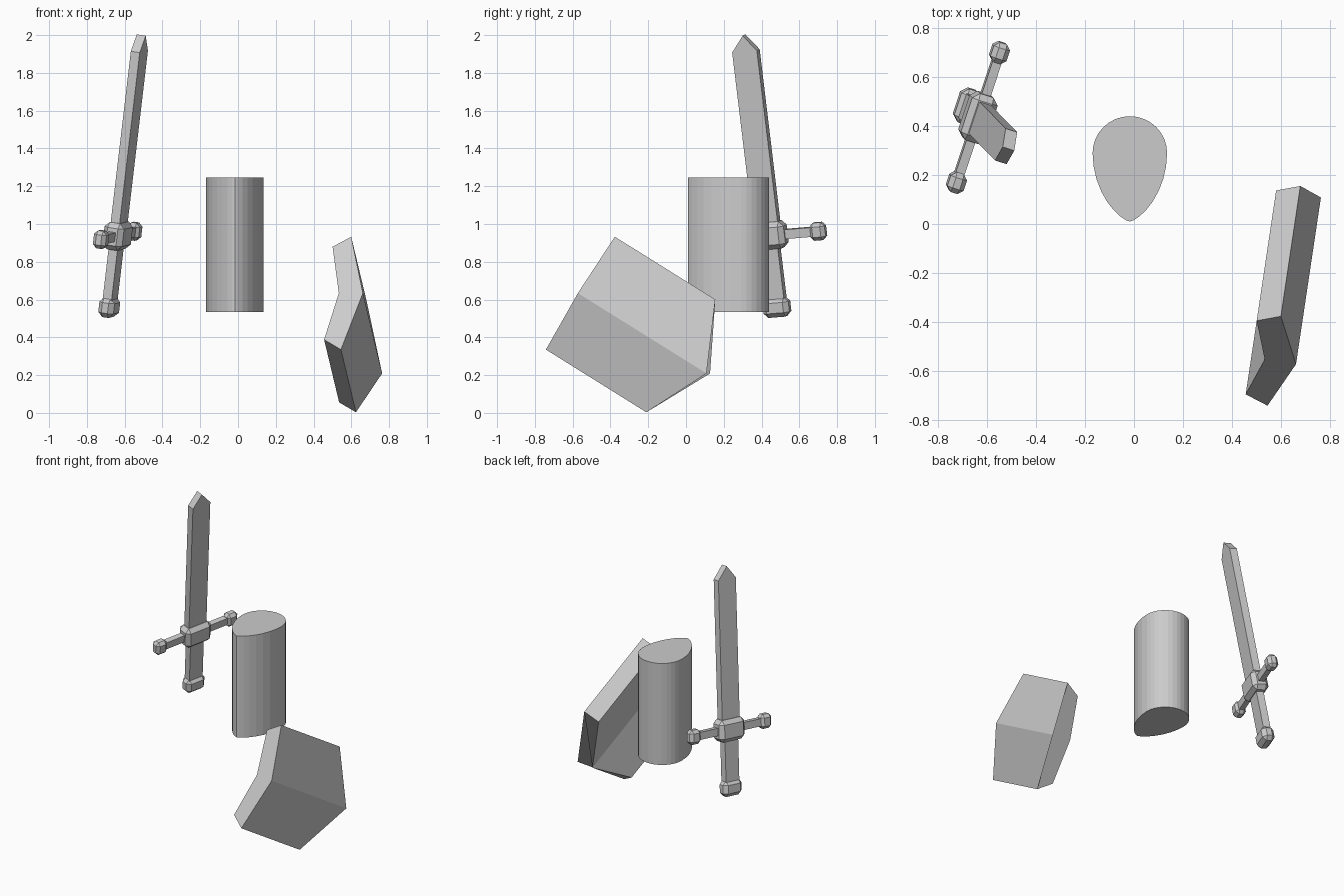
import bpy
import bmesh
from math import sin, cos, pi, radians
from mathutils import Vector, Matrix

default = bpy.data.objects.get("Cube")
if default:
    bpy.data.objects.remove(default, do_unlink=True)

grey = bpy.data.materials.new("plain grey")
grey.use_nodes = True
colour = (0.6, 0.6, 0.6, 1)
grey.diffuse_color = colour
grey.node_tree.nodes["Principled BSDF"].inputs["Base Color"].default_value = colour


def add_object(name, bm, matrix):
    bmesh.ops.recalc_face_normals(bm, faces=bm.faces)
    mesh = bpy.data.meshes.new(name)
    bm.to_mesh(mesh)
    bm.free()
    mesh.materials.append(grey)
    obj = bpy.data.objects.new(name, mesh)
    obj.matrix_world = matrix
    bpy.context.collection.objects.link(obj)
    return obj


def loft(name, start, end, matrix):
    """Solid joining two matching rings of points."""
    bm = bmesh.new()
    a = [bm.verts.new(p) for p in start]
    b = [bm.verts.new(p) for p in end]
    bm.faces.new(a)
    bm.faces.new(b)
    for i in range(len(a)):
        j = (i + 1) % len(a)
        bm.faces.new((a[i], a[j], b[j], b[i]))
    return add_object(name, bm, matrix)


def box(name, size, centre, matrix, chamfer=0):
    bm = bmesh.new()
    bmesh.ops.create_cube(bm, size=1, matrix=Matrix.Translation(centre) @ Matrix.Diagonal((*size, 1)))
    obj = add_object(name, bm, matrix)
    if chamfer:
        mod = obj.modifiers.new("chamfer", 'BEVEL')
        mod.width = chamfer
        mod.segments = 1
        mod.limit_method = 'NONE'
    return obj


# Teardrop column: round at the back, tapering to the front
outline = []
for i in range(32):
    t = 2 * pi * i / 32
    c, s = cos(t), sin(t)
    if s >= -1e-6:
        outline.append((0.152 * c, 0.15 * s))
    else:
        taper = abs(c) ** 1.4 * (1 if c > 0 else -1)
        outline.append((0.152 * taper, 0.28 * s))
loft("teardrop_column", [(x, y, 0) for x, y in outline], [(x, y, 0.71) for x, y in outline],
     Matrix.Translation((-0.017, 0.29, 0.535)))

# Folded shield: ridge along local y, straight top edge, pointed lower end
shield_frame = (Matrix.Translation((0.7125, -0.23, 0.42))
                @ Matrix.Rotation(radians(-8.5), 4, 'Z') @ Matrix.Rotation(radians(-31.7), 4, 'X'))
section = [(0, 0), (-0.09, 0.351), (-0.185, 0.289), (-0.129, 0), (-0.185, -0.289), (-0.09, -0.351)]
loft("shield",
     [(x, -0.407, z) for x, z in section],
     [(x, 0.225 if z else 0.402, z) for x, z in section], shield_frame)

# Sword frame: local x is thickness, y is along the guard, z is along the blade
up = Vector((0.116, -0.119, 0.986)).normalized()
side = Vector((0.314, 0.946, 0.078))
side = (side - up * side.dot(up)).normalized()
sword_frame = Matrix((side.cross(up), side, up)).transposed().to_4x4()
sword_frame.translation = (-0.637, 0.435, 0.94)

# Blade with a wedge point
blade = [(-0.069, 0), (0.069, 0), (0.069, 0.99), (0, 1.075), (-0.069, 0.99)]
loft("blade", [(-0.025, y, z) for y, z in blade], [(0.025, y, z) for y, z in blade], sword_frame)

# Grip, guard block and pommel
box("grip", (0.05, 0.105, 0.38), (0, 0, -0.19), sword_frame)
box("guard_block", (0.11, 0.2, 0.145), (0, 0, 0), sword_frame, 0.026)
box("pommel", (0.085, 0.145, 0.105), (0, 0, -0.385), sword_frame, 0.025)

# Guard arms with knobs
for label, sign in (("left", 1), ("right", -1)):
    box(label + "_guard_arm", (0.038, 0.2, 0.05), (0, 0.18 * sign, 0), sword_frame)
    box(label + "_guard_knob", (0.07, 0.085, 0.095), (0, 0.28 * sign, 0), sword_frame, 0.02)
